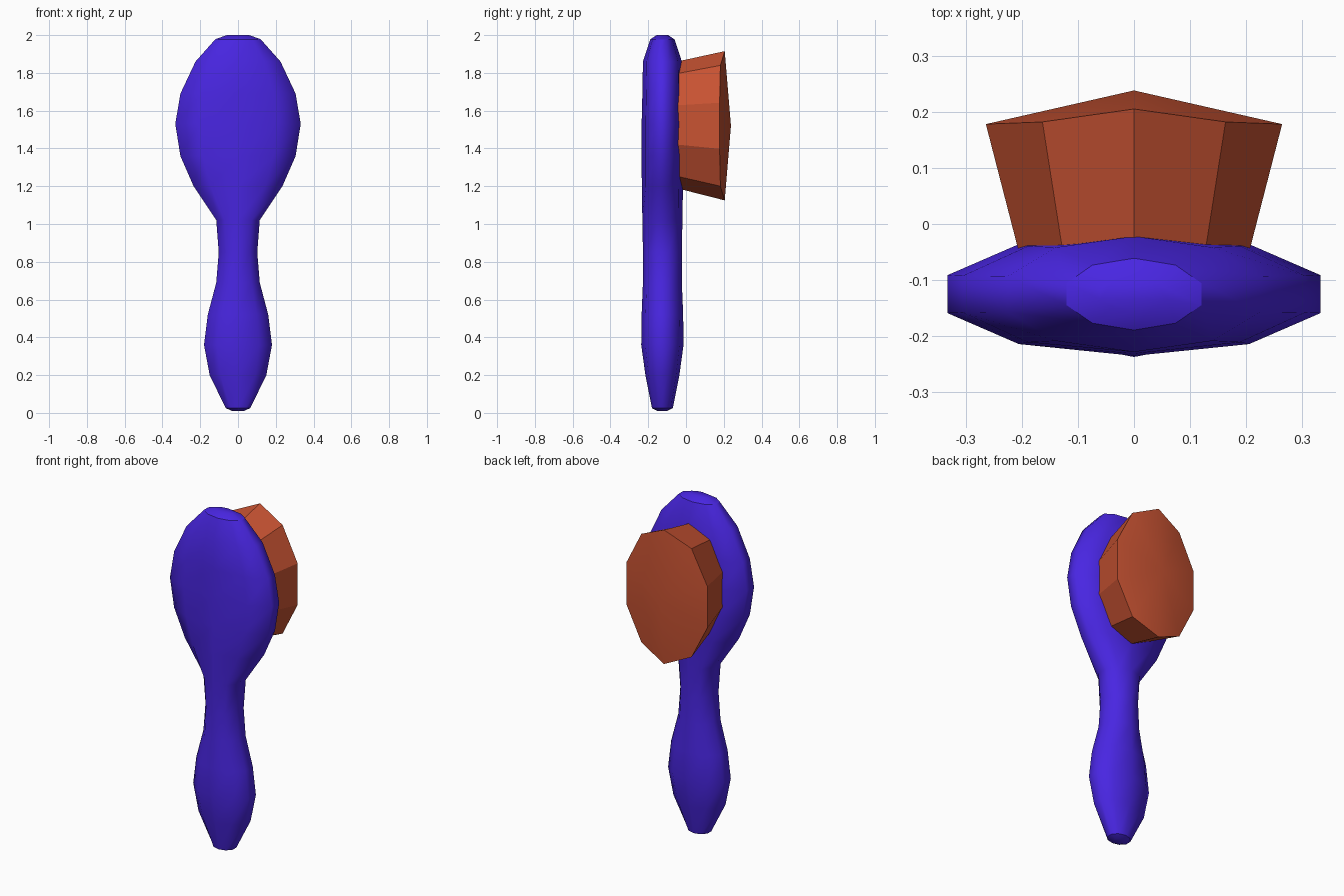
import bpy
import bmesh
from math import sin, cos, pi, radians

cube = bpy.data.objects.get("Cube")
if cube:
    bpy.data.objects.remove(cube)

SIDES = 10


def material(name, rgb):
    mat = bpy.data.materials.new(name)
    mat.use_nodes = True
    mat.diffuse_color = (*rgb, 1)
    bsdf = next(n for n in mat.node_tree.nodes if n.type == 'BSDF_PRINCIPLED')
    bsdf.inputs["Base Color"].default_value = (*rgb, 1)
    return mat


def unit_ring():
    """Ten-sided ring with one point on the second axis, one unit to each side."""
    angles = [pi / 2 + 2 * pi * i / SIDES for i in range(SIDES)]
    return [(cos(a) / cos(pi / SIDES), sin(a)) for a in angles]


def bridge(bm, lower, upper):
    for i in range(SIDES):
        j = (i + 1) % SIDES
        bm.faces.new((lower[i], lower[j], upper[j], upper[i]))


def finish(bm, name, mat):
    bmesh.ops.recalc_face_normals(bm, faces=bm.faces)
    mesh = bpy.data.meshes.new(name)
    bm.to_mesh(mesh)
    bm.free()
    mesh.materials.append(mat)
    obj = bpy.data.objects.new(name, mesh)
    bpy.context.collection.objects.link(obj)
    return obj


blue = material("violet blue", (0.066, 0.019, 0.76))
orange = material("burnt orange", (0.57, 0.085, 0.032))

# Handle and head: lofted sections given as height, half width, half depth
sections = [
    (0.01, 0.03, 0.025), (0.025, 0.065, 0.055), (0.20, 0.15, 0.09),
    (0.36, 0.18, 0.112), (0.52, 0.16, 0.11), (0.69, 0.115, 0.103),
    (0.85, 0.102, 0.103), (1.02, 0.115, 0.106), (1.20, 0.235, 0.109),
    (1.36, 0.305, 0.11), (1.53, 0.332, 0.11), (1.69, 0.305, 0.106),
    (1.86, 0.225, 0.103), (1.978, 0.12, 0.064), (2.0, 0.06, 0.03),
]
bm = bmesh.new()
rings = [[bm.verts.new((w * u, -0.125 + d * v, z)) for u, v in unit_ring()]
         for z, w, d in sections]
for lower, upper in zip(rings, rings[1:]):
    bridge(bm, lower, upper)
bm.faces.new(rings[0])
bm.faces.new(rings[-1])
for face in bm.faces:
    face.smooth = True
# Keep the rims of both end caps crisp
for ring in (rings[1], rings[-2]):
    for i in range(SIDES):
        bm.edges.get((ring[i], ring[i - 1])).smooth = False
finish(bm, "brush_body", blue)

# Bristle block: flares away from the head and ends in a shallow dome
bm = bmesh.new()
base = [bm.verts.new((0.2 * u, -0.07, 1.525 + 0.33 * v)) for u, v in unit_ring()]
rim = [bm.verts.new((0.264 * u, 0.178 + 0.027 * (1 - abs(u)) ** 2, 1.52 + 0.395 * v))
       for u, v in unit_ring()]
bridge(bm, base, rim)
bm.faces.new(base)
crown = bm.verts.new((0, 0.238, 1.52))
for i in range(SIDES):
    bm.faces.new((rim[i - 1], rim[i], crown))
bristles = finish(bm, "bristle_block", orange)
bpy.ops.object.select_all(action='DESELECT')
bristles.select_set(True)
bpy.context.view_layer.objects.active = bristles
bpy.ops.object.shade_smooth_by_angle(angle=radians(25))
